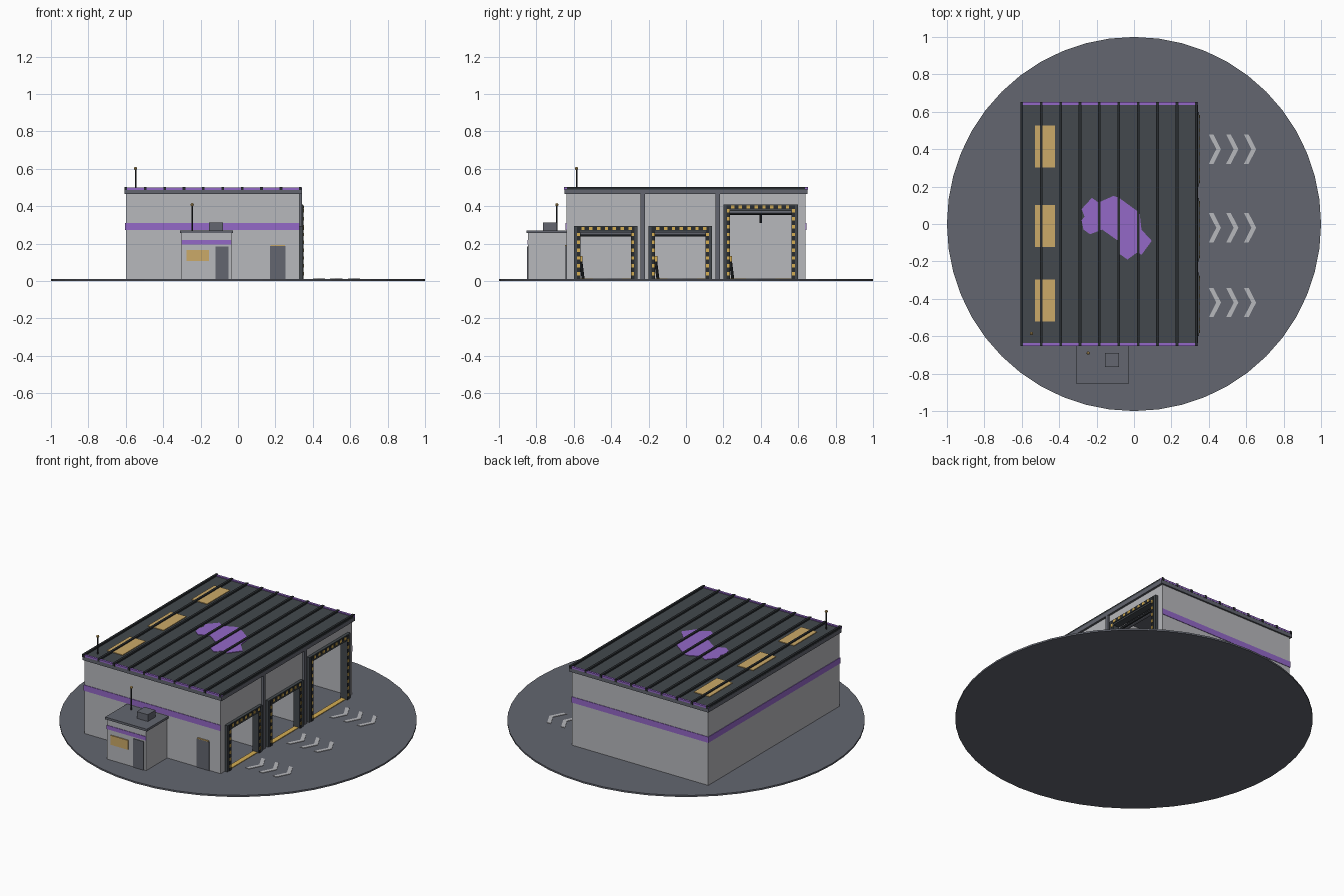
import bpy, bmesh
from mathutils import Vector

cube = bpy.data.objects.get("Cube")
if cube:
    bpy.data.objects.remove(cube)


def material(name, rgb):
    m = bpy.data.materials.new(name)
    m.use_nodes = True
    col = [(c / 255) ** 2.2 for c in rgb] + [1]
    m.diffuse_color = col
    m.node_tree.nodes["Principled BSDF"].inputs["Base Color"].default_value = col
    return m


wall = material("pale grey wall", (182, 183, 187))
pave = material("pavement grey", (99, 102, 111))
dark = material("dark roof", (69, 74, 78))
rib_dark = material("charcoal trim", (45, 48, 51))
purple = material("purple", (146, 104, 198))
gold = material("amber glass", (202, 168, 104))
yellow = material("hazard yellow", (212, 172, 84))


def finish(name, bm, mat):
    bmesh.ops.recalc_face_normals(bm, faces=bm.faces)
    me = bpy.data.meshes.new(name)
    bm.to_mesh(me)
    bm.free()
    ob = bpy.data.objects.new(name, me)
    bpy.context.collection.objects.link(ob)
    me.materials.append(mat)
    return ob


def box(name, xs, ys, zs, mat):
    bm = bmesh.new()
    bmesh.ops.create_cube(bm, size=1)
    for v in bm.verts:
        v.co = [r[0] if c < 0 else r[1] for c, r in zip(v.co, (xs, ys, zs))]
    return finish(name, bm, mat)


def prism(name, pts, z, height, mat):
    bm = bmesh.new()
    face = bm.faces.new([bm.verts.new((x, y, z)) for x, y in pts])
    ext = bmesh.ops.extrude_face_region(bm, geom=[face])["geom"]
    top = [v for v in ext if isinstance(v, bmesh.types.BMVert)]
    bmesh.ops.translate(bm, verts=top, vec=(0, 0, height))
    return finish(name, bm, mat)


def rod(name, a, b, r, mat, sides=8):
    a, b = Vector(a), Vector(b)
    bm = bmesh.new()
    bmesh.ops.create_cone(bm, cap_ends=True, segments=sides, radius1=r, radius2=r, depth=(b - a).length)
    bm.transform((b - a).to_track_quat("Z", "Y").to_matrix().to_4x4())
    bmesh.ops.translate(bm, verts=bm.verts, vec=(a + b) / 2)
    return finish(name, bm, mat)


def antenna(name, x, y, z0, z1):
    rod(name + "_mast", (x, y, z0), (x, y, z1), 0.004, rib_dark)
    bm = bmesh.new()
    bmesh.ops.create_icosphere(bm, subdivisions=2, radius=0.009)
    bmesh.ops.translate(bm, verts=bm.verts, vec=(x, y, z1))
    finish(name + "_lamp", bm, gold)


G = 0.01   # ground level
T = 0.02   # wall thickness
X0, X1, Y, H = -0.6, 0.33, 0.64, 0.47

# Round yard
rod("yard", (0, 0, 0), (0, 0, G), 1, pave, 48)

# Main hall shell and dividers
box("left_end_wall", (X0, X0 + T), (-Y, Y), (G, H), wall)
box("front_wall", (X0, X1), (-Y, -Y + T), (G, H), wall)
box("back_wall", (X0, X1), (Y - T, Y), (G, H), wall)
for y in (-0.23, 0.17):
    box("divider", (X0 + T, X1 - T), (y - 0.01, y + 0.01), (G, H), wall)
    box("pillar", (X1 - T, X1 + 0.012), (y - 0.012, y + 0.012), (G, H), pave)

# Purple band round three sides
band = (0.274, 0.31)
box("front_band", (X0 - 0.003, X1), (-Y - 0.003, -Y), band, purple)
box("back_band", (X0 - 0.003, X1), (Y, Y + 0.003), band, purple)
box("side_band", (X0 - 0.003, X0), (-Y, Y), band, purple)

# Garage bays: (outer y range, frame top)
bays = [(-0.60, -0.26, 0.295), (-0.20, 0.14, 0.295), (0.20, 0.60, 0.41)]
edge = -Y
for a, b, top in bays:
    box("bay_wall", (X1 - T, X1), (edge, a + 0.01), (G, H), wall)
    box("bay_lintel", (X1 - T, X1), (a, b), (top - 0.02, H), wall)
    edge = b - 0.01
    # Frame
    f = 0.035
    fx = (X1 - 0.025, X1 + 0.018)
    for ya, yb in ((a, a + f), (b - f, b)):
        box("door_post", fx, (ya, yb), (G, top), dark)
    box("door_header", fx, (a, b), (top - f, top), dark)
    # Hazard strips with yellow blocks on posts and header
    hx = (X1 + 0.018, X1 + 0.021)
    yx = (X1 + 0.021, X1 + 0.023)
    for yc in (a + 0.025, b - 0.025):
        box("hazard_post", hx, (yc - 0.009, yc + 0.009), (G, top - 0.01), rib_dark)
        z = G + 0.02
        while z < top - 0.03:
            box("hazard_block", yx, (yc - 0.007, yc + 0.007), (z, z + 0.018), yellow)
            z += 0.042
    box("hazard_header", hx, (a + 0.016, b - 0.016), (top - 0.025, top - 0.005), rib_dark)
    y = a + 0.04
    while y < b - 0.03:
        box("hazard_block", yx, (y, y + 0.018), (top - 0.022, top - 0.005), yellow)
        y += 0.042
    # Rolled shutter, sill and leaning guard
    rod("shutter_roll", (X1 - 0.045, a + f, top - 0.04), (X1 - 0.045, b - f, top - 0.04), 0.016, pave, 12)
    box("shutter_bar", (X1 - 0.03, X1 - 0.02), (a + f, b - f), (top - 0.055, top - 0.045), rib_dark)
    box("door_sill", (X1 - 0.02, X1 + 0.01), (a + f, b - f), (G, G + 0.004), yellow)
    rod("guard_arm", (X1 - 0.06, a + 0.05, G), (X1 - 0.06, a + 0.035, 0.13), 0.008, rib_dark)
    box("guard_head", (X1 - 0.07, X1 - 0.05), (a + 0.03, a + 0.047), (0.105, 0.135), yellow)
box("bay_wall", (X1 - T, X1), (edge, Y), (G, H), wall)

# Hoist in the tall bay
box("hoist_beam", (-0.15, -0.12), (0.18, 0.62), (0.355, 0.38), rib_dark)
rod("hoist_hook", (-0.135, 0.4, 0.31), (-0.135, 0.4, 0.36), 0.006, rib_dark)

# Roof with ribs and purple verge trim
RX0, RX1, RY = -0.608, 0.343, 0.65
box("roof_fascia", (RX0, RX1), (-RY, RY), (0.465, 0.488), pave)
box("roof_sheet", (RX0, RX1), (-RY + 0.003, RY - 0.003), (0.488, 0.493), dark)
for s in (-1, 1):
    y0, y1 = sorted((s * (RY - 0.013), s * (RY + 0.001)))
    box("roof_verge", (RX0, RX1), (y0, y1), (0.488, 0.499), purple)
for i in range(10):
    x = -0.6 + i * 0.1037
    box("roof_rib", (x - 0.007, x + 0.007), (-RY - 0.003, RY + 0.003), (0.486, 0.503), rib_dark)

# Skylights
for y in (-0.417, -0.018, 0.407):
    box("skylight", (-0.53, -0.422), (y - 0.105, y + 0.12), (0.492, 0.497), gold)

# Painted roof patch
patch = [(-.265, .04), (-.28, .08), (-.225, .14), (-.19, .115), (-.11, .15), (-.08, .14),
         (.03, .06), (.04, -.03), (.095, -.09), (.04, -.165), (.02, -.15), (-.035, -.19),
         (-.085, -.155), (-.085, -.09), (-.17, -.03), (-.235, -.055), (-.27, -.03), (-.28, .02)]
prism("roof_patch", patch, 0.492, 0.004, purple)

# Front side door
box("side_door", (0.17, 0.255), (-Y - 0.005, -Y), (G, 0.188), pave)
box("side_door_lamp", (0.175, 0.25), (-Y - 0.008, -Y), (0.188, 0.193), gold)

# Office annex
F = -0.845
box("office", (-0.303, -0.035), (F, -Y), (G, 0.256), wall)
box("office_roof", (-0.31, -0.026), (-0.852, -Y), (0.256, 0.27), pave)
box("office_band", (-0.303, -0.035), (F - 0.003, F), (0.196, 0.22), purple)
box("office_window", (-0.275, -0.155), (F - 0.006, F), (0.108, 0.166), gold)
box("office_door", (-0.12, -0.05), (F - 0.005, F), (G, 0.186), pave)
box("office_vent", (-0.155, -0.08), (-0.765, -0.69), (0.27, 0.312), pave)
antenna("office_antenna", -0.245, -0.69, 0.27, 0.408)
antenna("roof_antenna", -0.548, -0.585, 0.49, 0.602)

# Ground arrows in front of each bay
for y in (0.4, -0.02, -0.42):
    for x in (0.4, 0.493, 0.588):
        arrow = [(x, y + .078), (x + .025, y + .078), (x + .065, y),
                 (x + .025, y - .078), (x, y - .078), (x + .04, y)]
        prism("ground_arrow", arrow, G, 0.003, wall)
